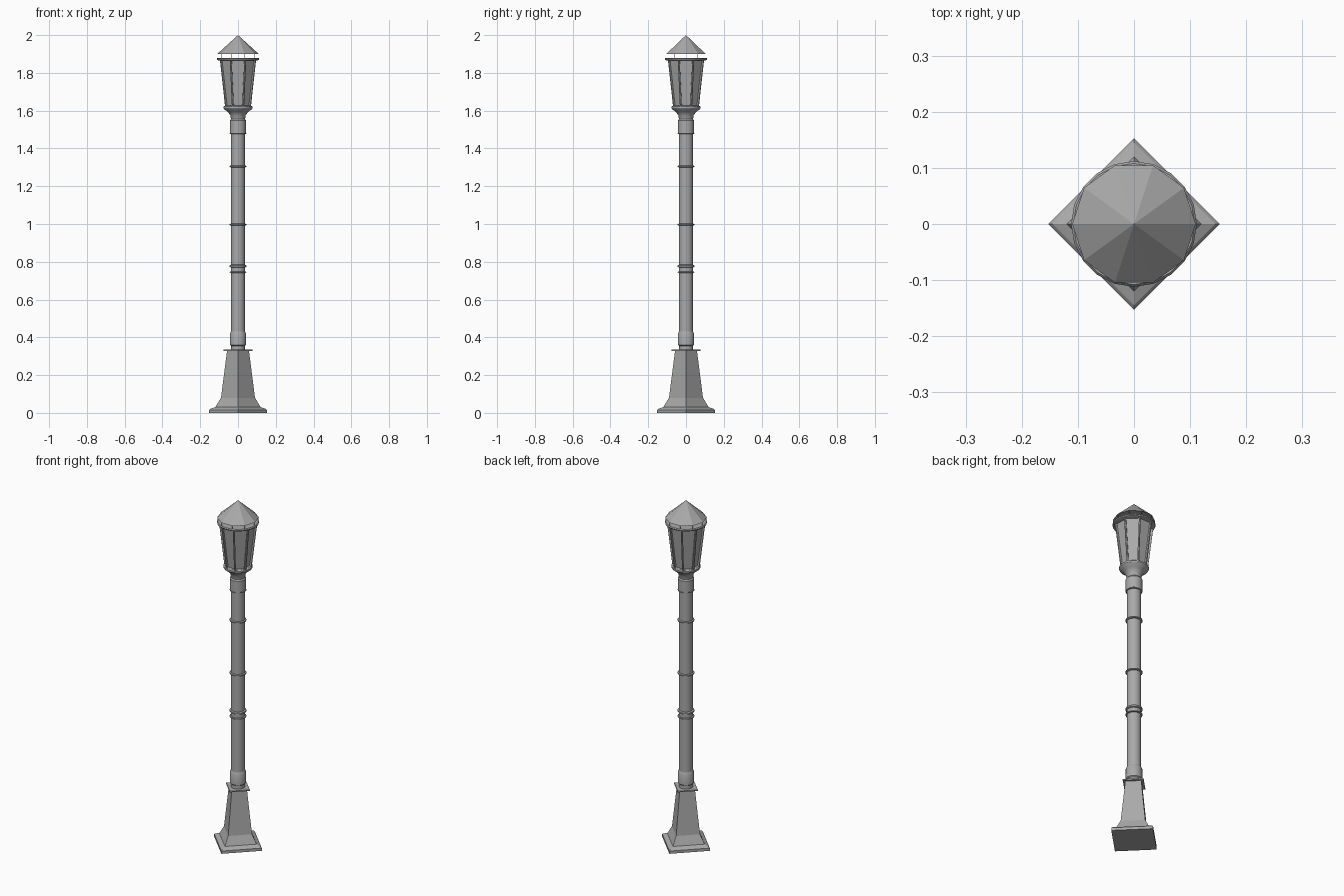
import bpy, bmesh, math

cube = bpy.data.objects.get("Cube")
if cube:
    bpy.data.objects.remove(cube)

metal = bpy.data.materials.new("grey_metal")
metal.use_nodes = True
grey = (0.4, 0.4, 0.4, 1)
metal.diffuse_color = grey
metal.node_tree.nodes["Principled BSDF"].inputs["Base Color"].default_value = grey


def finish(name, bm, smooth):
    bmesh.ops.recalc_face_normals(bm, faces=bm.faces[:])
    mesh = bpy.data.meshes.new(name)
    bm.to_mesh(mesh)
    bm.free()
    mesh.materials.append(metal)
    obj = bpy.data.objects.new(name, mesh)
    bpy.context.collection.objects.link(obj)
    if smooth:
        bpy.ops.object.select_all(action="DESELECT")
        obj.select_set(True)
        bpy.context.view_layer.objects.active = obj
        bpy.ops.object.shade_smooth_by_angle(angle=math.radians(30))
    return obj


def turned(profile, sides, turn=0.0):
    """Closed solid from (radius, height) points; a zero radius makes a tip."""
    bm = bmesh.new()
    rings = []
    for r, z in profile:
        count = sides if r > 0 else 1
        rings.append([bm.verts.new((r * math.cos(turn + math.tau * i / sides),
                                    r * math.sin(turn + math.tau * i / sides), z))
                      for i in range(count)])
    for low, high in zip(rings, rings[1:]):
        for i in range(sides):
            j = (i + 1) % sides
            if len(high) == 1:
                bm.faces.new((low[i], low[j], high[0]))
            else:
                bm.faces.new((low[i], low[j], high[j], high[i]))
    for ring in (rings[0], rings[-1]):
        if len(ring) > 1:
            bm.faces.new(ring)
    return bm


def part(name, profile, sides=24, turn=0.0, smooth=True):
    return finish(name, turned(profile, sides, turn), smooth)


# Square pedestal, standing corner-forward
part("pedestal", [(0.153, 0), (0.153, 0.016), (0.145, 0.022), (0.12, 0.03),
                  (0.09, 0.08), (0.058, 0.33)], 4, smooth=False)
part("pedestal_cap", [(0.076, 0.328), (0.076, 0.335)], 4, smooth=False)

# Pole and its sleeves
part("pole", [(0.037, 0.33), (0.037, 1.56)])
part("lower_sleeve", [(0.037, 0.355), (0.043, 0.36), (0.043, 0.42), (0.037, 0.432)])
part("upper_sleeve", [(0.037, 1.478), (0.043, 1.483), (0.043, 1.548), (0.037, 1.556)])

# Thin rings around the pole
for i, (z, half) in enumerate([(0.745, 0.004), (0.777, 0.008), (0.997, 0.006),
                               (1.305, 0.006), (1.48, 0.004)]):
    part(f"pole_ring_{i + 1}", [(0.037, z - half), (0.044, z - half / 2),
                                (0.044, z + half / 2), (0.037, z + half)])

# Flared neck under the lantern
part("lantern_neck", [(0.037, 1.55), (0.04, 1.575), (0.055, 1.595), (0.073, 1.607),
                      (0.077, 1.613), (0.077, 1.621), (0.07, 1.626)])

# Eight-sided lantern with sunken panels
bm = turned([(0.074, 1.62), (0.104, 1.872)], 8, math.pi / 8)
bmesh.ops.recalc_face_normals(bm, faces=bm.faces[:])
panels = [f for f in bm.faces if len(f.verts) == 4]
bmesh.ops.inset_individual(bm, faces=panels, thickness=0.008, depth=0)
bmesh.ops.inset_individual(bm, faces=panels, thickness=0.001, depth=-0.01)
finish("lantern_body", bm, False)

# Rim, open vent with fine struts, and the pointed roof
part("lantern_rim", [(0.1, 1.865), (0.11, 1.869), (0.112, 1.875), (0.108, 1.88)], 20)
bm = bmesh.new()
for i in range(10):
    a = math.tau * i / 10
    made = bmesh.ops.create_cube(bm, size=1)["verts"]
    bmesh.ops.scale(bm, vec=(0.002, 0.002, 0.024), verts=made)
    bmesh.ops.translate(bm, vec=(0.106 * math.cos(a), 0.106 * math.sin(a), 1.89), verts=made)
finish("vent_struts", bm, False)
part("roof", [(0.11, 1.9), (0, 2.0)], 10, smooth=False)
